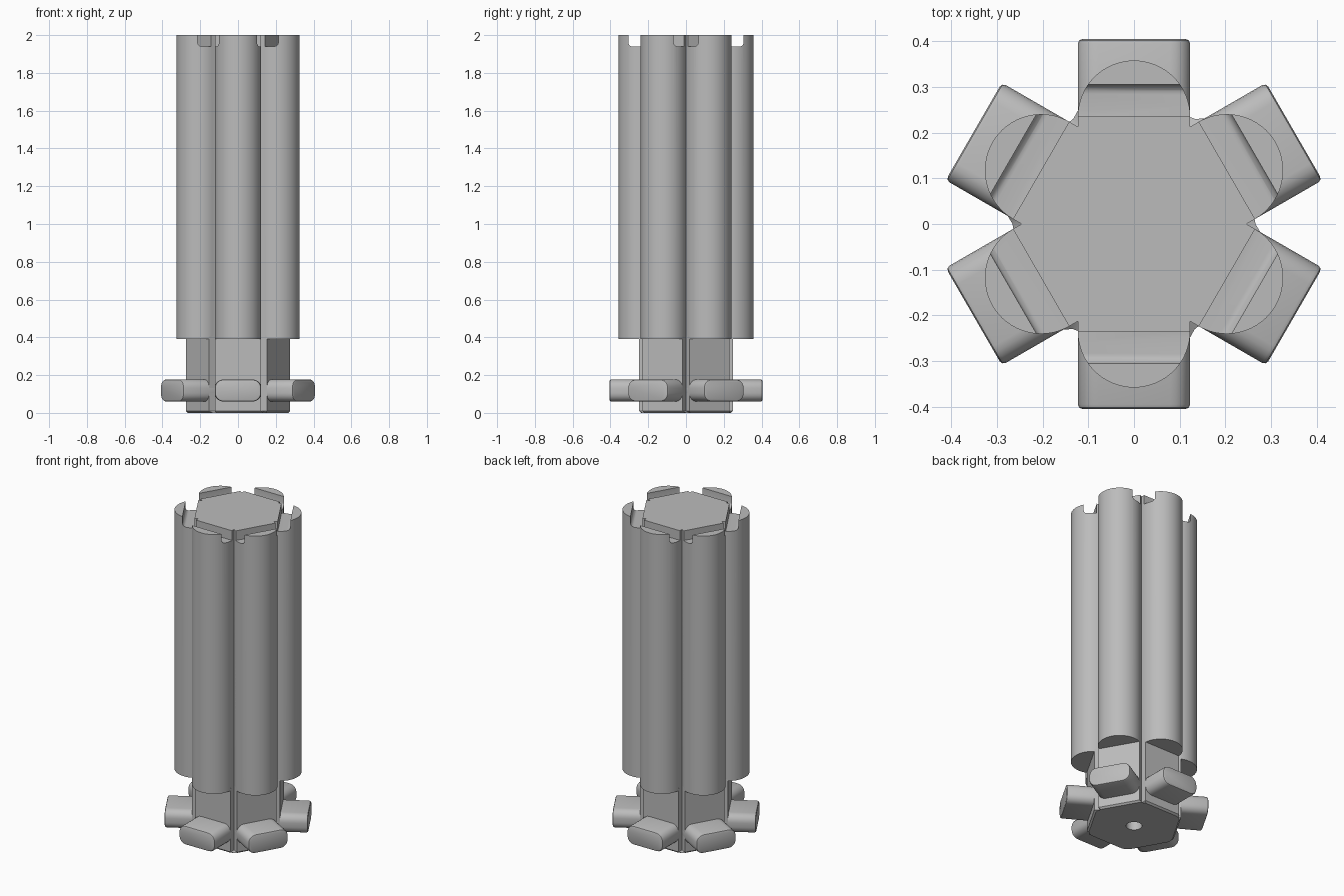
import bpy, bmesh
from math import pi, sin, cos, radians
from mathutils import Matrix, Vector

if "Cube" in bpy.data.objects:
    bpy.data.objects.remove(bpy.data.objects["Cube"])

grey = bpy.data.materials.new("plain_grey")
grey.use_nodes = True
grey.diffuse_color = (0.5, 0.5, 0.5, 1)
grey.node_tree.nodes["Principled BSDF"].inputs["Base Color"].default_value = grey.diffuse_color

HALF = 0.123    # half width of each of the six sides
FLAT = 0.235    # distance from axis to a flat of the core


def prism(outline, z0, z1):
    """Solid from a 2D outline (counter-clockwise), extruded upward."""
    bm = bmesh.new()
    low = [bm.verts.new((x, y, z0)) for x, y in outline]
    high = [bm.verts.new((x, y, z1)) for x, y in outline]
    bm.faces.new(low[::-1])
    bm.faces.new(high)
    for i in range(len(low)):
        j = (i + 1) % len(low)
        bm.faces.new((low[i], low[j], high[j], high[i]))
    return bm


def round_edges(bm, test, width, segments=4):
    """Bevel the edges whose two end points satisfy the test."""
    edges = [e for e in bm.edges if test(e.verts[0].co, e.verts[1].co)]
    bmesh.ops.bevel(bm, geom=edges, offset=width, segments=segments,
                    profile=0.5, affect='EDGES', clamp_overlap=True)


def finish(bm, name, angle=0):
    bmesh.ops.recalc_face_normals(bm, faces=bm.faces)
    mesh = bpy.data.meshes.new(name)
    bm.to_mesh(mesh)
    bm.free()
    mesh.materials.append(grey)
    obj = bpy.data.objects.new(name, mesh)
    obj.rotation_euler.z = angle
    bpy.context.collection.objects.link(obj)
    return obj


def select(obj):
    bpy.ops.object.select_all(action='DESELECT')
    obj.select_set(True)
    bpy.context.view_layer.objects.active = obj


def cut(obj, cutter):
    mod = obj.modifiers.new("cut", 'BOOLEAN')
    mod.operation = 'DIFFERENCE'
    mod.solver = 'EXACT'
    mod.object = cutter
    select(obj)
    bpy.ops.object.modifier_apply(modifier=mod.name)
    bpy.data.objects.remove(cutter)


def smooth(obj):
    select(obj)
    bpy.ops.object.shade_smooth_by_angle(angle=radians(35))


def core_outline(flat):
    """Hexagon with a V groove at each corner."""
    points = []
    for k in range(6):
        turn = Matrix.Rotation(k * pi / 3, 2)
        for p in ((HALF, flat), (-HALF, flat), (-HALF, HALF * 3 ** 0.5)):
            points.append(turn @ Vector(p))
    return points


# Grooved hexagonal core, with a slightly wider foot
smooth(finish(prism(core_outline(FLAT), 0.38, 2), "core"))
foot_mesh = prism(core_outline(0.248), 0, 0.405)
round_edges(foot_mesh, lambda a, b: max(a.z, b.z) < 0.01, 0.01, 1)
foot = finish(foot_mesh, "foot")
hole = [(0.045 * cos(t * pi / 16), 0.045 * sin(t * pi / 16)) for t in range(32)]
cut(foot, finish(prism(hole, -0.1, 0.3), "hole_cutter"))
smooth(foot)

# Half-round column with a rounded slot across its top
steps = 32
arc = [(HALF * cos(pi * i / steps), FLAT + HALF * sin(pi * i / steps)) for i in range(steps + 1)]
column_mesh = prism([(HALF, 0.22)] + arc + [(-HALF, 0.22)], 0.39, 2)
round_edges(column_mesh, lambda a, b: max(a.z, b.z) < 0.4 and max(a.y, b.y) > 0.23, 0.02)
column = finish(column_mesh, "column")
slot = prism([(-0.2, 0.21), (0.2, 0.21), (0.2, 0.305), (-0.2, 0.305)], 1.94, 2.1)
round_edges(slot, lambda a, b: max(a.z, b.z) < 2 and abs(a.x - b.x) > 0.1, 0.02)
cut(column, finish(slot, "slot_cutter"))
smooth(column)

# Foot peg with rounded sides and softened outer end
peg_mesh = prism([(-HALF, 0.2), (HALF, 0.2), (HALF, 0.405), (-HALF, 0.405)], 0.06, 0.177)
round_edges(peg_mesh, lambda a, b: abs(a.y - b.y) > 0.1, 0.045, 5)
round_edges(peg_mesh, lambda a, b: min(a.y, b.y) > 0.4, 0.01, 2)
peg = finish(peg_mesh, "peg")
smooth(peg)

# Repeat column and peg around the core
for source in (column, peg):
    for k in range(1, 6):
        copy = bpy.data.objects.new(f"{source.name}_{k + 1}", source.data)
        copy.rotation_euler.z = k * pi / 3
        bpy.context.collection.objects.link(copy)
